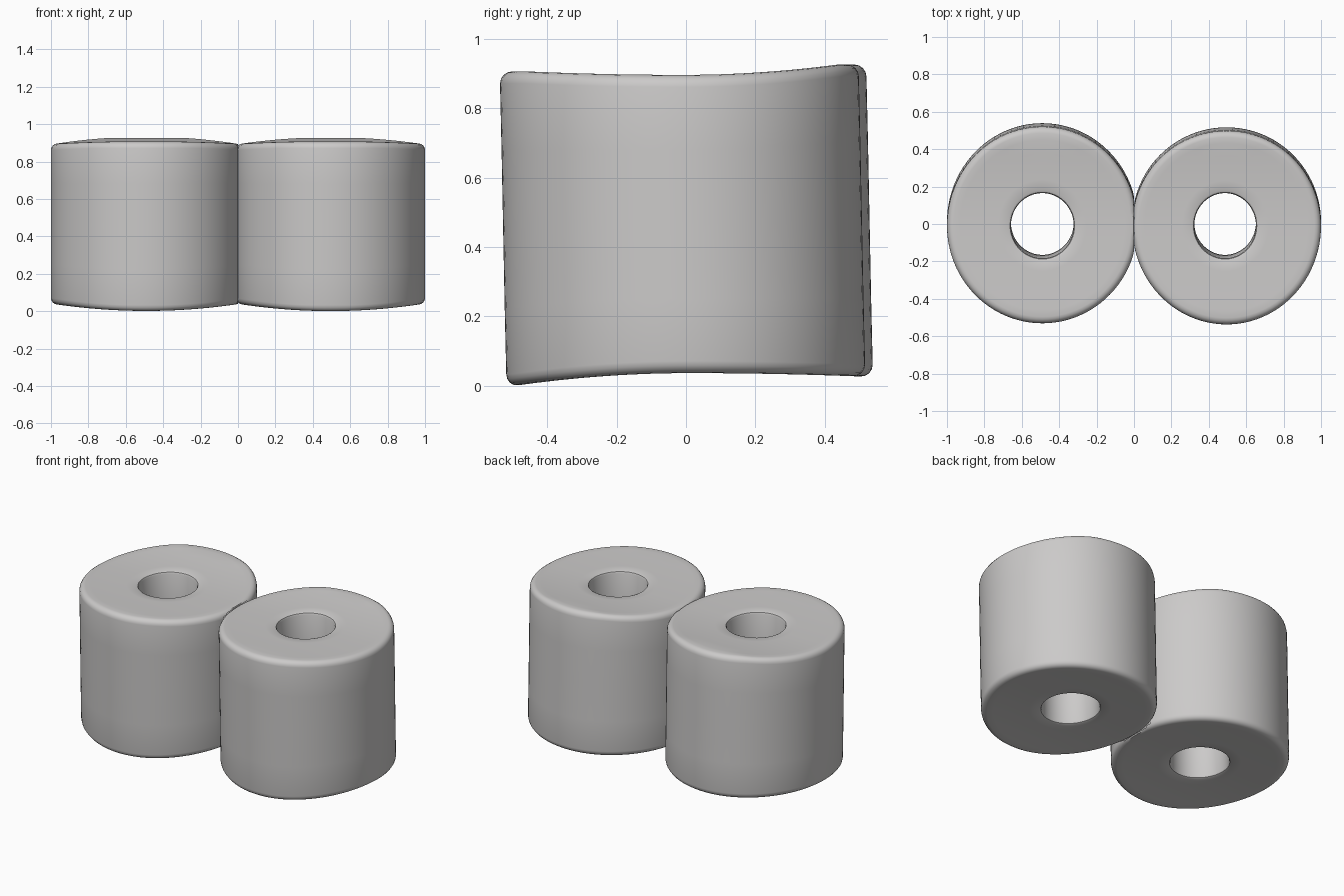
import bpy, bmesh, math

if "Cube" in bpy.data.objects:
    bpy.data.objects.remove(bpy.data.objects["Cube"])

SEG = 96

paper = bpy.data.materials.new("soft white paper")
paper.diffuse_color = (0.60, 0.59, 0.585, 1)
paper.use_nodes = True
paper.node_tree.nodes["Principled BSDF"].inputs["Base Color"].default_value = paper.diffuse_color


def top_z(y):
    # top face dips along the middle and rises to the back and front
    return 0.897 + (0.03 if y > 0 else 0.01) * min(1, (y / 0.45) ** 2)


def bottom_z(y):
    return 0.036 - (0.01 if y > 0 else 0.036) * min(1.05, (y / 0.5) ** 2)


def roll(name, side, cx, rx, r_back, r_front, hole_x, hole_rx):
    hole_ry = 0.174
    # closed section: (0 = hole wall .. 1 = outer wall, inset, height 0..1, drop)
    section = []
    arc = [i * math.pi / 8 for i in range(5)]
    b = 0.035
    for a in arc:                                   # lower outer rim
        section.append((1, b * (1 - math.sin(a)), 0, b * (1 - math.cos(a))))
    for h in (0.25, 0.5, 0.75):
        section.append((1, 0, h, 0))
    for a in reversed(arc):                         # upper outer rim
        section.append((1, b * (1 - math.sin(a)), 1, -b * (1 - math.cos(a))))
    for f in (0.8, 0.6, 0.4, 0.2):                  # top face
        section.append((f, 0, 1, 0))
    s = 0.015
    section += [(0, -s, 1, 0), (0, -s * 0.3, 1, -s * 0.3), (0, 0, 1, -s)]
    section += [(0, 0, h, 0) for h in (0.66, 0.33)]  # hole wall
    section += [(0, 0, 0, s), (0, -s * 0.3, 0, s * 0.3), (0, -s, 0, 0)]
    for f in (0.2, 0.4, 0.6, 0.8):                  # bottom face
        section.append((f, 0, 0, 0))

    bm = bmesh.new()
    rings = []
    for f, inset, h, drop in section:
        ring = []
        for i in range(SEG):
            a = 2 * math.pi * i / SEG
            c, sn = math.cos(a), math.sin(a)
            ry = r_back if sn > 0 else r_front
            x0, y0 = hole_x + hole_rx * c, hole_ry * sn
            x1, y1 = cx + rx * c, ry * sn
            x = x0 + (x1 - x0) * f - inset * c
            y = y0 + (y1 - y0) * f - inset * sn
            x = max(x, 0) if side > 0 else min(x, 0)   # rolls press together
            z = bottom_z(y) * (1 - h) + top_z(y) * h + drop
            ring.append(bm.verts.new((x, y - 0.018 * (h - 0.5), z)))
        rings.append(ring)
    for k, ring in enumerate(rings):
        nxt = rings[(k + 1) % len(rings)]
        for i in range(SEG):
            j = (i + 1) % SEG
            bm.faces.new((ring[i], ring[j], nxt[j], nxt[i]))
    bmesh.ops.recalc_face_normals(bm, faces=bm.faces[:])
    # open the shell where the two rolls are joined
    joint = [f for f in bm.faces if all(abs(v.co.x) < 1e-6 for v in f.verts)]
    bmesh.ops.delete(bm, geom=joint, context='FACES')

    me = bpy.data.meshes.new(name)
    bm.to_mesh(me)
    bm.free()
    me.materials.append(paper)
    ob = bpy.data.objects.new(name, me)
    bpy.context.collection.objects.link(ob)
    bpy.ops.object.select_all(action='DESELECT')
    ob.select_set(True)
    bpy.context.view_layer.objects.active = ob
    bpy.ops.object.shade_smooth_by_angle(angle=math.radians(40))


roll("left_roll", -1, -0.49, 0.51, 0.53, 0.522, -0.49, 0.168)
roll("right_roll", 1, 0.495, 0.505, 0.508, 0.528, 0.487, 0.165)
